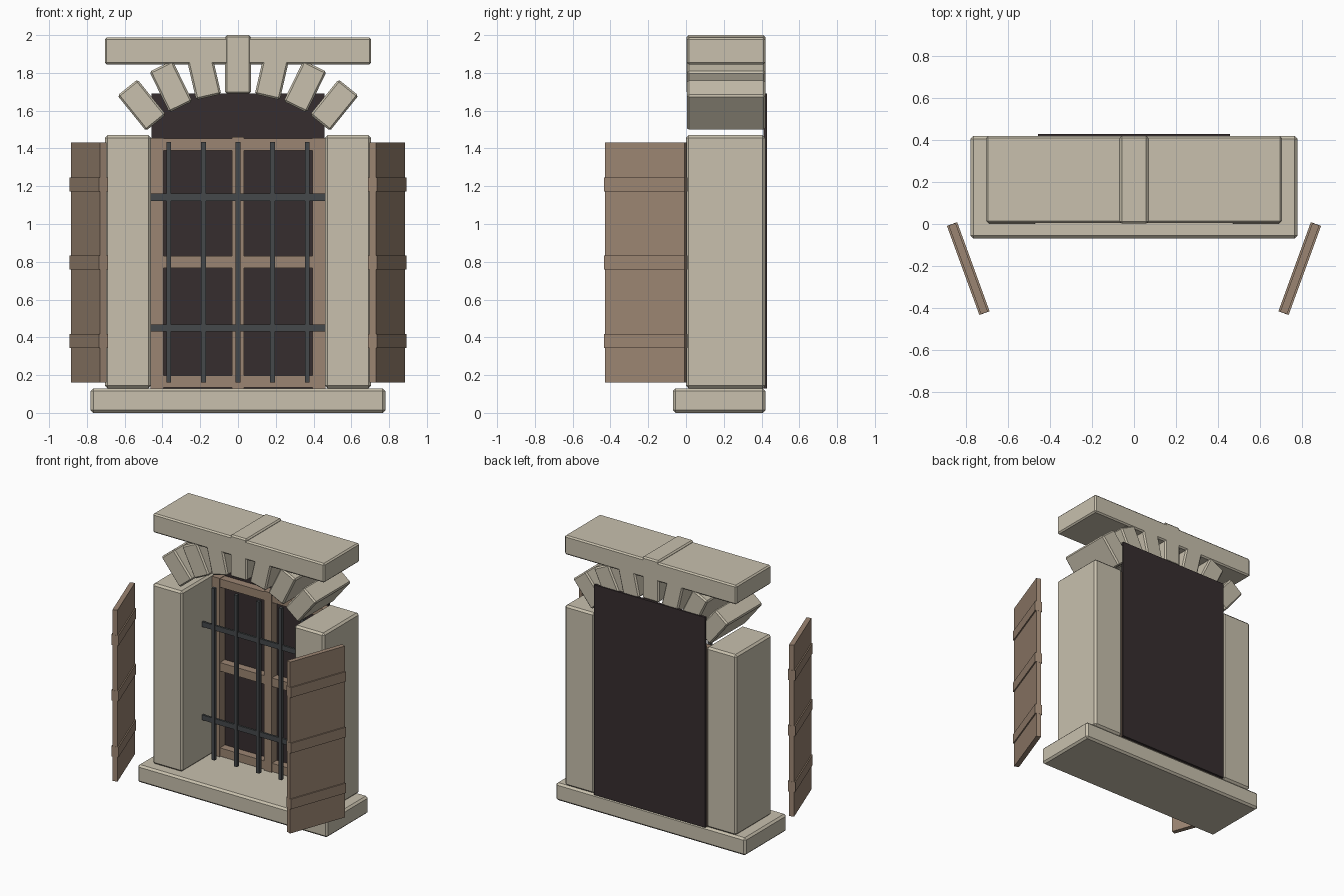
import bpy
import math
from mathutils import Matrix, Vector

cube = bpy.data.objects.get("Cube")
if cube:
    bpy.data.objects.remove(cube, do_unlink=True)


def material(name, rgb):
    mat = bpy.data.materials.new(name)
    mat.use_nodes = True
    colour = (*rgb, 1.0)
    mat.diffuse_color = colour
    bsdf = mat.node_tree.nodes["Principled BSDF"]
    bsdf.inputs["Base Color"].default_value = colour
    bsdf.inputs["Roughness"].default_value = 0.9
    return mat


STONE = material("pale_stone", (0.58, 0.53, 0.42))
WOOD = material("weathered_wood", (0.33, 0.235, 0.168))
DARK = material("dark_interior", (0.037, 0.027, 0.028))
IRON = material("dark_iron", (0.06, 0.066, 0.07))


def block(name, low, high, mat, bevel=0.0, turn=None):
    """Box between two corners, optionally placed by a matrix and chamfered."""
    low, high = Vector(low), Vector(high)
    size, mid = high - low, (low + high) / 2
    bpy.ops.mesh.primitive_cube_add(size=1)
    obj = bpy.context.object
    obj.name = obj.data.name = name
    place = Matrix.Translation(mid) @ Matrix.Diagonal((*size, 1))
    obj.data.transform(turn @ place if turn else place)
    obj.data.materials.append(mat)
    if bevel:
        mod = obj.modifiers.new("chamfer", "BEVEL")
        mod.width = bevel
        mod.segments = 1
    return obj


SIDES = (("left", 1), ("right", -1))

# Stone surround
block("sill", (-0.78, -0.07, 0), (0.78, 0.42, 0.13), STONE, 0.014)
block("lintel", (-0.705, 0.005, 1.845), (0.705, 0.42, 1.987), STONE, 0.01)
for side, s in SIDES:
    x0, x1 = sorted((s * 0.46, s * 0.705))
    block(side + "_jamb", (x0, 0, 0.13), (x1, 0.42, 1.47), STONE, 0.014)

# Arch stones fanned around a common centre
block("keystone", (-0.068, 0.003, 1.69), (0.068, 0.42, 2.0), STONE, 0.01)
for side, s in SIDES:
    for i in (1, 2, 3):
        turn = Matrix.Translation((0, 0, 1)) @ Matrix.Rotation(
            s * math.radians(13 * i), 4, "Y")
        block(f"{side}_arch_stone_{i}", (-0.068, 0.005, 0.69),
              (0.068, 0.42, 0.93), STONE, 0.01, turn)

# Dark backing behind the opening
block("backing", (-0.457, 0.41, 0.13), (0.457, 0.428, 1.69), DARK)

# Wooden window frame
for side, s in SIDES:
    x0, x1 = sorted((s * 0.395, s * 0.462))
    block(side + "_frame_stile", (x0, 0.35, 0.13), (x1, 0.412, 1.455), WOOD)
block("frame_mullion", (-0.032, 0.348, 0.13), (0.032, 0.412, 1.46), WOOD)
for name, z0, z1 in (("bottom", 0.135, 0.197), ("middle", 0.767, 0.83),
                     ("top", 1.39, 1.452)):
    block(name + "_frame_rail", (-0.4, 0.352, z0), (0.4, 0.412, z1), WOOD)

# Iron grille
for i in range(-2, 3):
    x = i * 0.183
    block(f"upright_bar_{i + 3}", (x - 0.0125, 0.23, 0.16),
          (x + 0.0125, 0.255, 1.435), IRON)
for name, z in (("lower", 0.45), ("upper", 1.142)):
    block(name + "_cross_bar", (-0.46, 0.235, z - 0.019),
          (0.46, 0.25, z + 0.019), IRON)

# Open shutters with battens wrapping both faces
for side, s in SIDES:
    turn = Matrix.Translation((s * 0.79, -0.2125, 0)) @ Matrix.Rotation(
        math.radians(-20 * s), 4, "Z")
    block(side + "_shutter", (-0.0175, -0.225, 0.16),
          (0.0175, 0.225, 1.432), WOOD, 0, turn)
    for i, z in enumerate((0.38, 0.795, 1.208)):
        block(f"{side}_shutter_batten_{i + 1}", (-0.026, -0.226, z - 0.037),
              (0.026, 0.226, z + 0.037), WOOD, 0, turn)
